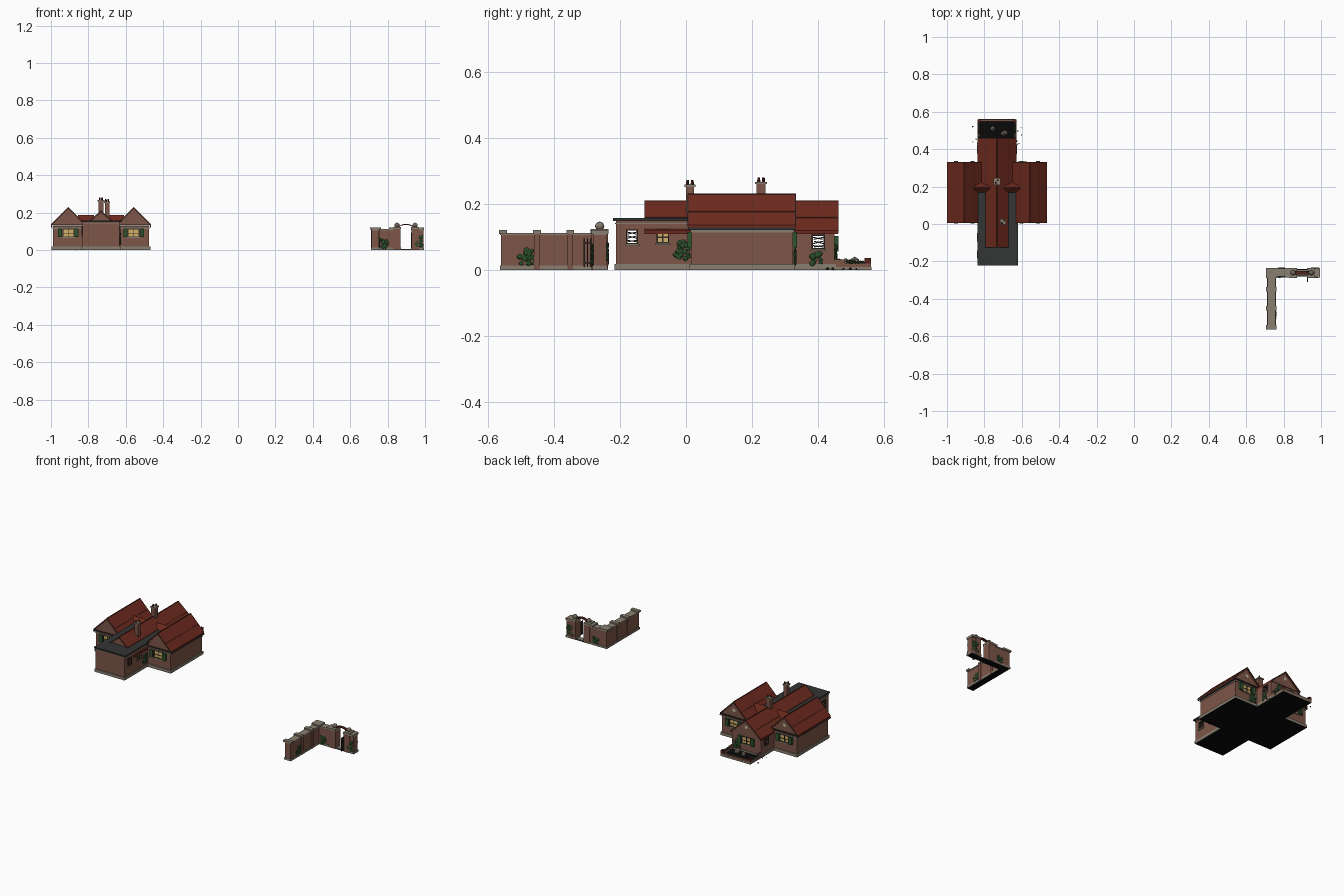
import bpy, bmesh, math, random
from mathutils import Matrix

random.seed(4)
cube = bpy.data.objects.get("Cube")
if cube:
    bpy.data.objects.remove(cube)


def material(name, r, g, b):
    m = bpy.data.materials.new(name)
    m.use_nodes = True
    m.diffuse_color = (r, g, b, 1)
    m.node_tree.nodes["Principled BSDF"].inputs["Base Color"].default_value = (r, g, b, 1)
    return m


BRICK = material("brick brown", .205, .092, .064)
ROOF = material("roof red", .155, .023, .013)
SEAM = material("dark roof red", .085, .018, .012)
SLATE = material("slate grey", .034, .035, .035)
STONE = material("stone grey", .25, .212, .163)
LEAF = material("leaf green", .026, .085, .027)
GLOW = material("lamp yellow", .65, .45, .14)
TIMBER = material("dark timber", .035, .026, .02)
BLACK = material("soot black", .003, .003, .003)
CREAM = material("cream", .55, .47, .36)


def finish(name, bm, mat, matrix=None):
    mesh = bpy.data.meshes.new(name)
    bmesh.ops.recalc_face_normals(bm, faces=bm.faces)
    bm.to_mesh(mesh)
    bm.free()
    mesh.materials.append(mat)
    ob = bpy.data.objects.new(name, mesh)
    bpy.context.scene.collection.objects.link(ob)
    if matrix:
        ob.matrix_world = matrix
    return ob


def boxes(name, mat, *spans, matrix=None):
    """One object from boxes given as x0, x1, y0, y1, z0, z1."""
    bm = bmesh.new()
    for a, b, c, d, e, f in spans:
        place = Matrix.Translation(((a + b) / 2, (c + d) / 2, (e + f) / 2))
        size = Matrix.Diagonal((b - a, d - c, f - e, 1))
        bmesh.ops.create_cube(bm, size=1, matrix=place @ size)
    return finish(name, bm, mat, matrix)


def extrude_y(name, mat, profile, y0, y1, matrix=None):
    """Closed x-z profile swept along y."""
    bm = bmesh.new()
    face = bm.faces.new([bm.verts.new((x, y0, z)) for x, z in profile])
    out = bmesh.ops.extrude_face_region(bm, geom=[face])
    verts = [v for v in out["geom"] if isinstance(v, bmesh.types.BMVert)]
    bmesh.ops.translate(bm, verts=verts, vec=(0, y1 - y0, 0))
    return finish(name, bm, mat, matrix)


def cone(name, mat, centre, r0, r1, height, sides=10, matrix=Matrix()):
    bm = bmesh.new()
    bmesh.ops.create_cone(bm, cap_ends=True, segments=sides, radius1=r0, radius2=r1, depth=height)
    return finish(name, bm, mat, Matrix.Translation(centre) @ matrix)


def blobs(name, mat, points, r0, r1, squash=(1, 1, 1), level=1):
    bm = bmesh.new()
    for p in points:
        r = random.uniform(r0, r1)
        size = Matrix.Diagonal((*[r * s for s in squash], 1))
        bmesh.ops.create_icosphere(bm, subdivisions=level, radius=1, matrix=Matrix.Translation(p) @ size)
    return finish(name, bm, mat)


def ivy(name, x, y, z, wide, high, along_x, count=16):
    pts = []
    for _ in range(count):
        t, h = random.uniform(-wide, wide), random.uniform(-high, high)
        pts.append((x + t, y, z + h) if along_x else (x, y + t, z + h))
    return blobs(name, LEAF, pts, .006, .011, (1, .5, 1) if along_x else (.5, 1, 1))


def gable(name, cx, half, ridge, eave, y0, y1):
    """Gabled loft wall, two roof slopes, one seam a side and dark verges."""
    t = .011
    inner = half - .009
    slope = (ridge - eave) / half
    low = ridge - t - slope * inner
    extrude_y(name + "_loft", BRICK, [(cx - inner, low), (cx + inner, low), (cx, ridge - t)], y0 + .006, y1 - .006)
    shell = [(cx - half, eave), (cx, ridge), (cx + half, eave), (cx + half, eave - t), (cx, ridge - t), (cx - half, eave - t)]
    extrude_y(name + "_roof", ROOF, shell, y0, y1)
    for y in (y0, y1):
        extrude_y(name + "_verge", TIMBER, [(x, z + (.001 if i < 3 else .004)) for i, (x, z) in enumerate(shell)],
                  y - .001, y + .001)
    for s in (-1, 1):
        a, b = half * .55, half * .55 + .0025
        za, zb = ridge - slope * a, ridge - slope * b
        seam = [(cx + s * a, za + .001), (cx + s * b, zb + .001), (cx + s * b, zb - .002), (cx + s * a, za - .002)]
        extrude_y(name + "_seam", SEAM, seam, y0, y1)
    boxes(name + "_ridge", SEAM, (cx - .002, cx + .002, y0, y1, ridge - .005, ridge + .001))


def window(name, x, y, z, turn, w=.062, h=.046, shutters=True, broken=False):
    """Window facing -y before it is turned about z."""
    m = Matrix.Translation((x, y, z)) @ Matrix.Rotation(math.radians(turn), 4, "Z")
    a, b, t = w / 2, h / 2, .004
    boxes(name + "_frame", TIMBER, (-a, -a + t, -.005, 0, -b, b), (a - t, a, -.005, 0, -b, b),
          (-a, a, -.005, 0, -b, -b + t), (-a, a, -.005, 0, b - t, b), matrix=m)
    if broken:
        for dz, tilt in ((.011, 12), (-.001, -14), (-.013, 8)):
            boxes(name + "_plank", TIMBER, (-a, a * .7, -.004, -.001, -.0015, .0015),
                  matrix=m @ Matrix.Translation((0, 0, dz)) @ Matrix.Rotation(math.radians(tilt), 4, "Y"))
    else:
        boxes(name + "_pane", GLOW, (-a, a, -.002, .001, -b, b), matrix=m)
        boxes(name + "_bars", TIMBER, (-.002, .002, -.004, 0, -b, b), (-a, a, -.004, 0, -.004, 0), matrix=m)
    boxes(name + "_sill", STONE, (-a - .004, a + .004, -.006, 0, -b - .005, -b), matrix=m)
    if shutters:
        boxes(name + "_shutters", LEAF, *[(s * (a + .013) - .011, s * (a + .013) + .011, -.012, 0, -b, b)
                                          for s in (-1, 1)], matrix=m)


def pierce(wall, y, z, w, h):
    """Open a broken window right through a block."""
    cut = boxes("window_cutter", BLACK, (-1.1, -.3, y - w / 2, y + w / 2, z - h / 2, z + h / 2))
    cut.hide_render = True
    mod = wall.modifiers.new("opening", "BOOLEAN")
    mod.object, mod.operation, mod.solver = cut, "DIFFERENCE", "EXACT"
    bpy.context.view_layer.update()
    solid = bpy.data.meshes.new_from_object(wall.evaluated_get(bpy.context.evaluated_depsgraph_get()))
    wall.modifiers.clear()
    wall.data = solid
    bpy.data.objects.remove(cut)


# House walls, plinth and floor
MID = -.7325
L, R = MID - .1, MID + .1
WINGS = (-.907, -.558)
ROUND = Matrix.Rotation(math.pi / 2, 4, "X")
boxes("house_floor", BLACK, (-.996, -.469, .01, .33, 0, .001), (L, R, -.215, .56, 0, .001))
boxes("wing_plinth", STONE, (-.996, -.469, .01, .33, .001, .018))
boxes("long_plinth", STONE, (L - .004, R + .004, -.216, .454, .001, .018))
boxes("wing_walls", BRICK, (-.99, -.475, .016, .324, .018, .125))
front = boxes("front_block", BRICK, (L, R, -.212, .02, .018, .15))
back = boxes("back_block", BRICK, (L, R, .32, .449, .018, .118))
pierce(front, -.163, .101, .036, .045)
pierce(back, .4, .085, .04, .044)
boxes("wall_band", STONE, (-.993, -.472, .013, .327, .114, .121), (L - .002, R + .002, -.214, .02, .139, .143))

# Gabled roofs and flat slate roof
for i, cx in enumerate(WINGS):
    gable("wing_%d" % i, cx, .093, .23, .137, .006, .331)
    boxes("wing_gutter", SLATE, *[(cx + s * .091 - .003, cx + s * .091 + .003, .006, .331, .122, .129) for s in (-1, 1)])
    for y, turn, out in ((.016, 0, -1), (.324, 180, 1)):
        window("wing_window", cx, y, .092, turn)
        cone("loft_vent", CREAM, (cx, y + out * -.002, .176), .011, .011, .008, 12, ROUND)
        boxes("gable_beam", TIMBER, (cx - .086, cx + .086, y - .004, y + .004, .126, .131))
gable("long_roof", MID, .105, .21, .12, -.125, .46)
boxes("flat_roof", SLATE, (L - .004, R + .012, -.221, .17, .149, .157))
for s in (-1, 1):
    extrude_y("valley_roof", ROOF, [(.163, .15), (.196, .187), (.222, .142)], -.043, .043,
              Matrix.Translation((MID + s * .08, 0, 0)) @ Matrix.Rotation(math.pi / 2, 4, "Z"))

# Chimneys with pots
for x, y, top, r in ((-.70, .012, .252, .012), (-.733, .227, .26, .014)):
    boxes("chimney", BRICK, (x - r, x + r, y - r, y + r, .15, top))
    boxes("chimney_cap", STONE, (x - r - .004, x + r + .004, y - r - .004, y + r + .004, top, top + .007))
    for s in (-1, 1):
        cone("chimney_pot", SEAM, (x + s * .006, y + s * .007, top + .013), .005, .004, .014, 8)

# Side and back windows
for x, turn in ((R, 90), (L, -90)):
    window("broken_window", x, -.163, .101, turn, .036, .045, False, True)
    window("lit_window", x, -.07, .101, turn, .038, .04, False)
    window("back_side_window", x, .4, .085, turn, .04, .044, False, True)
window("back_window", MID, .449, .08, 180)
cone("back_vent", CREAM, (MID, .45, .165), .01, .01, .01, 12, ROUND)

# Ruined yard behind the house, walls broken down towards the end
boxes("yard_floor", BLACK, (L, R, .449, .555, .001, .008))
boxes("yard_plinth", STONE, (L - .004, L + .01, .449, .56, .001, .01), (R - .01, R + .004, .449, .56, .001, .01),
      (L, R, .547, .561, .001, .01))
boxes("yard_walls", BRICK, (L - .003, L + .01, .449, .56, .01, .02), (R - .01, R + .003, .449, .56, .01, .02),
      (L, R, .548, .56, .01, .02), (L - .003, L + .01, .449, .48, .02, .032), (R - .01, R + .003, .449, .48, .02, .032))
boxes("yard_posts", SEAM, *[(x - .008, x + .008, .54, .56, .02, .036) for x in (L + .005, R - .005)])
blobs("yard_boulders", STONE, [(-.755, .51, .026), (-.70, .483, .022), (-.69, .487, .018)], .014, .019)
scatter = [(MID + random.choice((-1, 1)) * random.uniform(.08, .14), random.uniform(.4, .55), .004) for _ in range(22)]
blobs("yard_rubble", TIMBER, scatter, .003, .005)
tops = [(x, .455 + .008 * i, .03 - .0008 * i) for x in (L + .003, R - .003) for i in range(12)]
blobs("yard_weeds", LEAF, tops[::2], .004, .007)
blobs("yard_broken_bricks", TIMBER, tops[1::2], .004, .007)

# Garden wall, corner shaped, with caps and posts
RUNS = ((.715, .755, -.56, -.24), (.715, .868, -.28, -.24), (.928, .992, -.28, -.24))
boxes("garden_wall_floor", BLACK, *[(*r, 0, .001) for r in RUNS], (.86, .93, -.28, -.24, 0, .001))
boxes("garden_wall", BRICK, *[(*r, .014, .106) for r in RUNS])
boxes("garden_wall_plinth", STONE, *[(a - .003, b + .003, c - .003, d + .003, .001, .014) for a, b, c, d in RUNS])
boxes("garden_wall_cap", STONE, *[(a - .002, b + .002, c - .002, d + .002, .106, .113) for a, b, c, d in RUNS])
boxes("wall_post_caps", STONE, *[(.707, .762, y - .012, y + .012, .11, .121) for y in (-.553, -.45, -.35)],
      (.707, .764, -.289, -.234, .11, .121), *[(x - .012, x + .012, -.287, -.234, .11, .121) for x in (.82, .982)])
boxes("wall_buttresses", BRICK, *[(.711, .76, y - .009, y + .009, .002, .11) for y in (-.45, -.35)])

# Gateway: threshold, pillars, finials, iron arch and open leaf
boxes("gate_threshold", STONE, (.86, .93, -.275, -.245, .001, .006))
for x in (.85, .947):
    boxes("gate_pillar", BRICK, (x - .02, x + .02, -.286, -.236, .002, .112))
    boxes("gate_pillar_cap", STONE, (x - .021, x + .021, -.288, -.234, .112, .124))
    blobs("gate_finial", STONE, [(x, -.261, .133)], .014, .014, (1, 1, 1), 2)
arch = [(.898 + .04 * math.cos(a), .115 + .02 * math.sin(a)) for a in [math.pi * i / 10 for i in range(11)]]
outer = [(x, z + .005) for x, z in reversed(arch)]
extrude_y("gate_arch", SEAM, arch + outer, -.27, -.252)
boxes("open_gate_leaf", TIMBER, *[(.925, .929, y, y + .004, .01, .095) for y in (-.31, -.3, -.29)],
      (.925, .929, -.31, -.285, .02, .025), (.925, .929, -.31, -.285, .08, .085))

# Climbing ivy
ivy("ivy_front_block", R + .003, -.012, .06, .022, .027, False, 22)
ivy("ivy_back_block", R + .003, .395, .035, .014, .018, False, 10)
ivy("ivy_back_wing", -.6, .33, .045, .02, .022, True)
ivy("ivy_back_gable", MID + .06, .453, .045, .022, .025, True)
ivy("ivy_long_wall", .757, -.48, .04, .024, .022, False, 20)
for y in (-.283, -.237):
    ivy("ivy_short_wall", .785, y, .035, .018, .02, True)
    ivy("ivy_gate_side", .968, y, .05, .018, .028, True)
